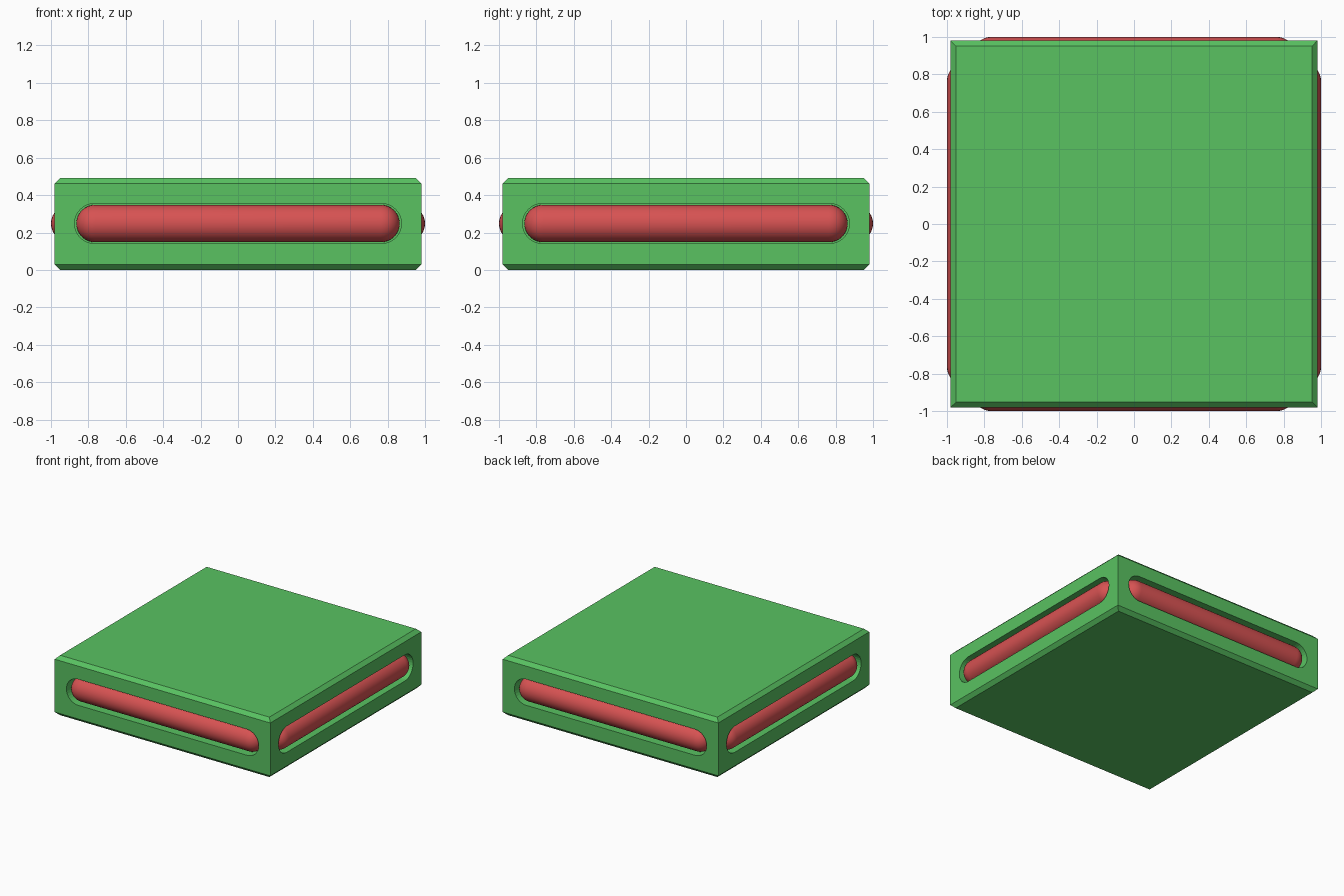
import bpy, bmesh, math
from mathutils import Matrix

if "Cube" in bpy.data.objects:
    bpy.data.objects.remove(bpy.data.objects["Cube"])

ZC = 0.248          # height of slots and rollers


def material(name, rgb):
    m = bpy.data.materials.new(name)
    m.diffuse_color = (*rgb, 1)
    m.use_nodes = True
    m.node_tree.nodes["Principled BSDF"].inputs["Base Color"].default_value = m.diffuse_color
    return m


green = material("green", (0.10, 0.54, 0.12))
red = material("red", (0.68, 0.085, 0.085))


def make_object(name, bm, mat):
    bmesh.ops.recalc_face_normals(bm, faces=bm.faces)
    me = bpy.data.meshes.new(name)
    bm.to_mesh(me)
    bm.free()
    me.materials.append(mat)
    ob = bpy.data.objects.new(name, me)
    bpy.context.collection.objects.link(ob)
    return ob


# Slab with chamfered top and bottom edges, sharp upright corners
bm = bmesh.new()
rings = []
for h, z in ((0.951, 0), (0.98, 0.029), (0.98, 0.463), (0.951, 0.492)):
    rings.append([bm.verts.new((sx * h, sy * h, z))
                  for sx, sy in ((-1, -1), (1, -1), (1, 1), (-1, 1))])
bm.faces.new(rings[0])
bm.faces.new(rings[-1])
for a, b in zip(rings, rings[1:]):
    for i in range(4):
        j = (i + 1) % 4
        bm.faces.new((a[i], a[j], b[j], b[i]))
slab = make_object("slab_body", bm, green)

# Rounded slot cutters, one per side
bm = bmesh.new()
r, half = 0.107, 0.767
for k in range(4):
    turn = Matrix.Rotation(k * math.pi / 2, 4, 'Z')
    outline = []
    for side, start in ((1, -math.pi / 2), (-1, math.pi / 2)):
        for i in range(17):
            a = start + math.pi * i / 16
            outline.append((side * half + r * math.cos(a), ZC + r * math.sin(a)))
    face = bm.faces.new([bm.verts.new((x, -1.1, z)) for x, z in outline])
    ext = bmesh.ops.extrude_face_region(bm, geom=[face], use_keep_orig=True)["geom"]
    inner = [v for v in ext if isinstance(v, bmesh.types.BMVert)]
    bmesh.ops.translate(bm, verts=inner, vec=(0, 0.22, 0))
    bmesh.ops.transform(bm, matrix=turn, verts=list(face.verts) + inner)
cutter = make_object("slot_cutter", bm, green)
cutter.hide_render = True

mod = slab.modifiers.new("slots", 'BOOLEAN')
mod.operation = 'DIFFERENCE'
mod.solver = 'EXACT'
mod.object = cutter
bpy.context.view_layer.objects.active = slab
bpy.ops.object.modifier_apply(modifier=mod.name)
bpy.data.objects.remove(cutter)

# Capsule rollers sitting in the slots
for k, name in enumerate(("front", "right", "back", "left")):
    bm = bmesh.new()
    bmesh.ops.create_uvsphere(bm, u_segments=32, v_segments=16, radius=0.1)
    for v in bm.verts:
        if abs(v.co.z) > 1e-5:
            v.co.z += math.copysign(0.764, v.co.z)
    # square off the first ring so the tube is straight up to the rounded end
    for v in bm.verts:
        if abs(v.co.z) < 1e-5:
            v.co.z = 0.764
    low = [e for e in bm.edges if e.verts[0].co.z * e.verts[1].co.z < 0]
    cut = bmesh.ops.subdivide_edges(bm, edges=low, cuts=1)["geom_inner"]
    for v in cut:
        if isinstance(v, bmesh.types.BMVert):
            s = 0.1 / math.hypot(v.co.x, v.co.y)
            v.co = (v.co.x * s, v.co.y * s, -0.764)
    bm.transform(Matrix.Rotation(k * math.pi / 2, 4, 'Z')
                 @ Matrix.Translation((0, -0.9, ZC))
                 @ Matrix.Rotation(math.pi / 2, 4, 'Y'))
    for f in bm.faces:
        f.smooth = True
    make_object(name + "_roller", bm, red)
